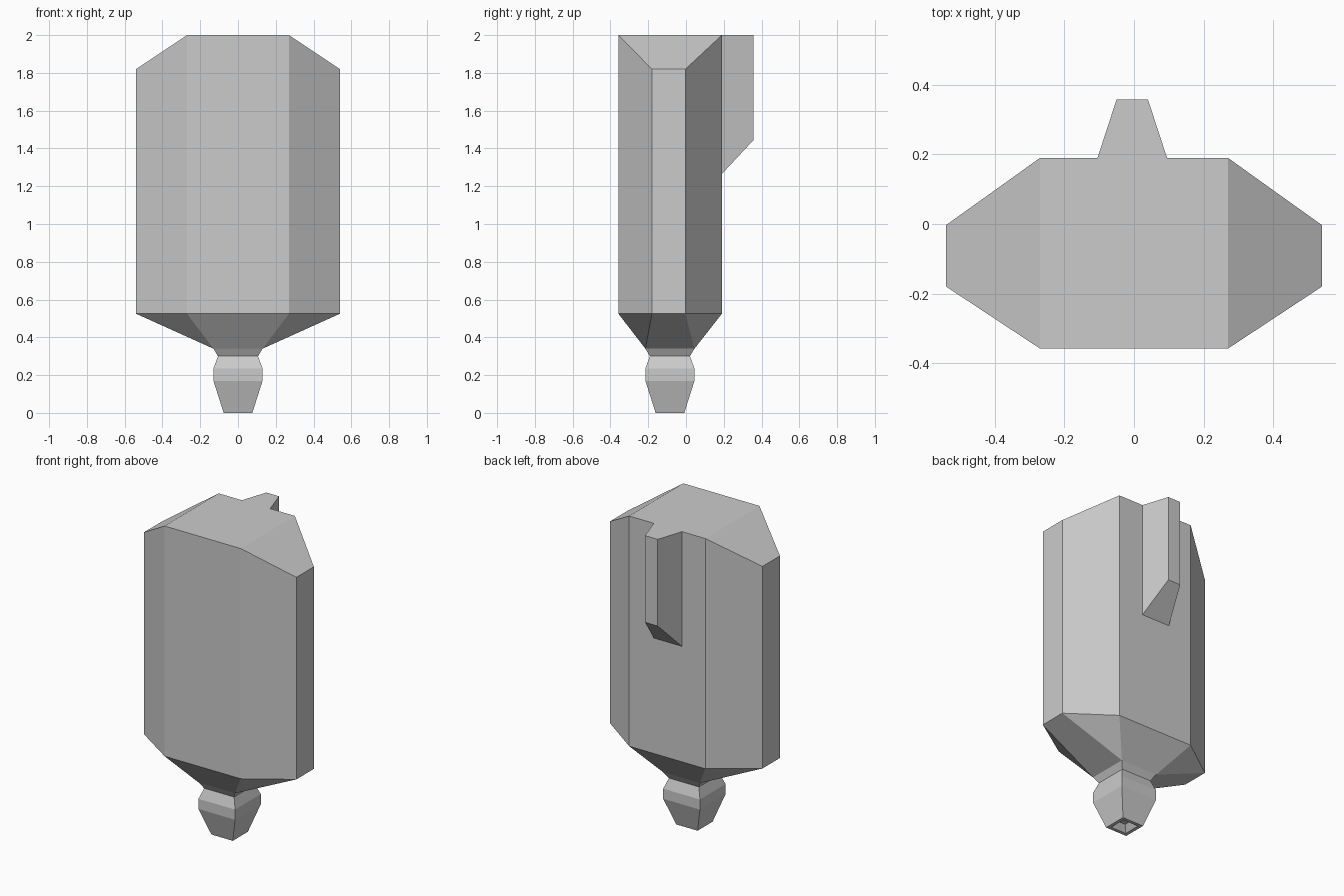
import bpy, bmesh

if "Cube" in bpy.data.objects:
    bpy.data.objects.remove(bpy.data.objects["Cube"])

CY = -0.085  # centre line of the body and nozzle in y


def make_object(name, rings, extra_faces=()):
    """Skin a stack of equal-length rings, plus faces given as (ring, point) lists."""
    bm = bmesh.new()
    v = [[bm.verts.new(p) for p in ring] for ring in rings]
    n = len(rings[0])
    for a, b in zip(v, v[1:]):
        for i in range(n):
            j = (i + 1) % n
            bm.faces.new((a[i], a[j], b[j], b[i]))
    for ring, ids in extra_faces:
        bm.faces.new([v[ring][i] for i in ids])
    bmesh.ops.remove_doubles(bm, verts=bm.verts, dist=0.0005)
    bmesh.ops.recalc_face_normals(bm, faces=bm.faces)
    mesh = bpy.data.meshes.new(name)
    bm.to_mesh(mesh)
    bm.free()
    obj = bpy.data.objects.new(name, mesh)
    bpy.context.collection.objects.link(obj)
    return obj


def square(r, z):
    return [(sx * r, CY + sy * r, z) for sx, sy in ((1, -1), (1, 1), (-1, 1), (-1, -1))]


def square8(r, z):
    """Square ring with doubled corners, so an octagon can taper into it."""
    return [p for p in square(r, z) for _ in range(2)]


def octagon(z_side, z_end):
    quarter = [(0.27, -0.358, z_side), (0.54, -0.18, z_end),
               (0.54, -0.003, z_end), (0.27, 0.19, z_side)]
    return quarter + [(-x, y, z) for x, y, z in reversed(quarter)]


# Body: eight-sided tank with sloped shoulders, tapering to a square neck
make_object("tank_body",
            [square8(0.106, 0.30), square8(0.13, 0.34),
             octagon(0.525, 0.525), octagon(2.0, 1.82)],
            [(3, (0, 3, 4, 7)), (3, (0, 1, 2, 3)), (3, (4, 5, 6, 7))])

# Nozzle: square plug with a small recess in its underside
make_object("nozzle",
            [square(0.106, 0.30), square(0.13, 0.235), square(0.13, 0.17),
             square(0.076, 0.0), square(0.055, 0.0), square(0.03, 0.04)],
            [(0, range(4)), (5, range(4))])


# Back rib: tapered ridge with a slanted lower end
def rib_ring(z_in, z_out):
    return [(-0.105, 0.19, z_in), (0.095, 0.19, z_in),
            (0.04, 0.358, z_out), (-0.05, 0.358, z_out)]


make_object("back_rib", [rib_ring(1.265, 1.445), rib_ring(2.0, 2.0)],
            [(0, range(4)), (1, range(4))])
